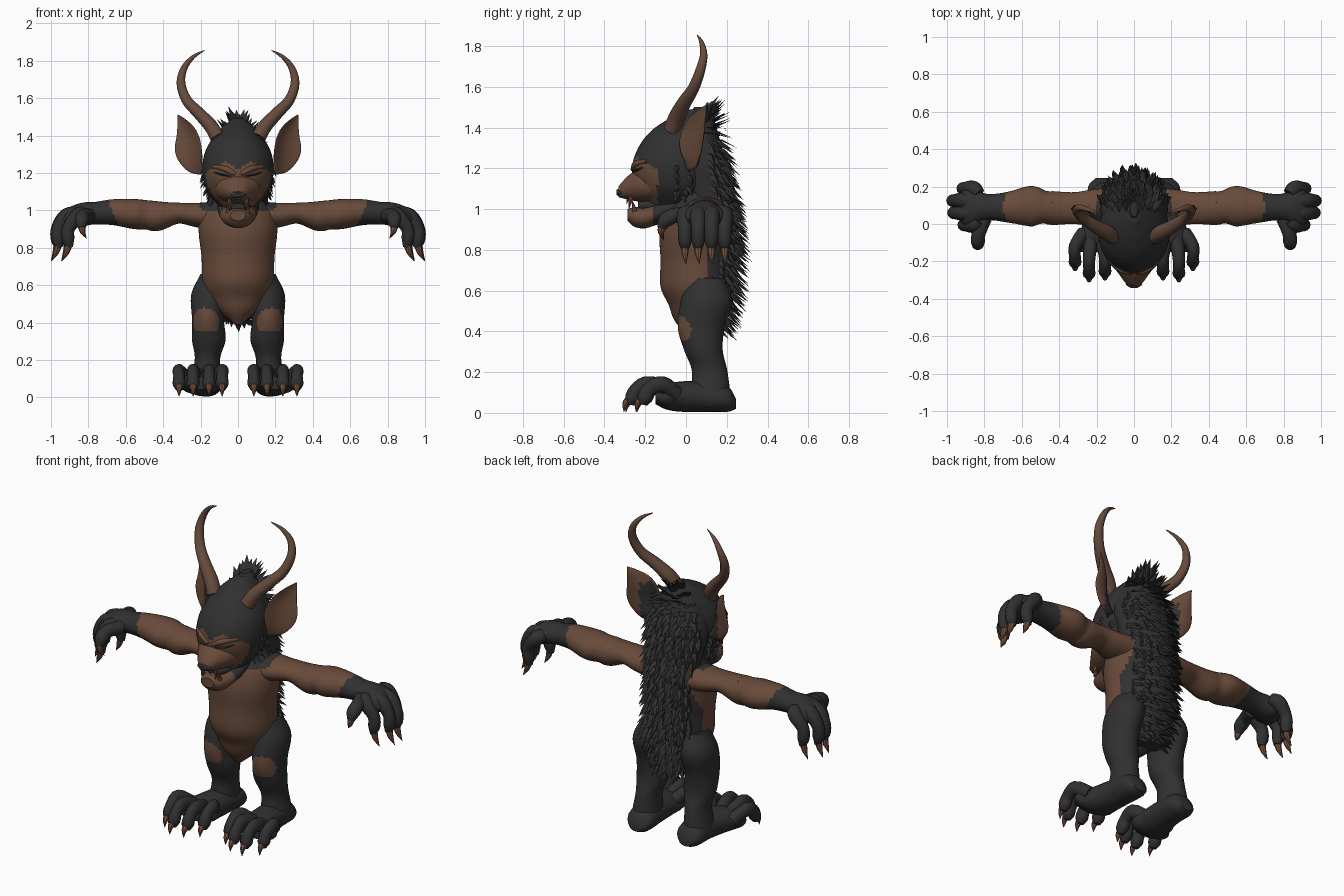
import bpy, bmesh, math, random
from mathutils import Vector

random.seed(4)
old = bpy.data.objects.get("Cube")
if old:
    bpy.data.objects.remove(old)

X, Y, Z = Vector((1, 0, 0)), Vector((0, 1, 0)), Vector((0, 0, 1))
FUR, SKIN, HORN, CLAW = range(4)


def material(name, colour):
    mat = bpy.data.materials.new(name)
    mat.use_nodes = True
    rgba = (*colour, 1)
    mat.diffuse_color = rgba
    shader = mat.node_tree.nodes["Principled BSDF"]
    shader.inputs["Base Color"].default_value = rgba
    shader.inputs["Roughness"].default_value = 0.8
    return mat


materials = [
    material("dark fur", (.03, .03, .03)),
    material("brown skin", (.14, .07, .043)),
    material("horn brown", (.13, .07, .045)),
    material("claw brown", (.19, .085, .048)),
]
smooth_parts = []


def finish(name, bm, rule, mirror=False, smooth=True):
    """Colour the faces by rule, then store the mesh as an object."""
    bmesh.ops.recalc_face_normals(bm, faces=bm.faces)
    for face in bm.faces:
        face.material_index = rule(face.calc_center_median(), face.normal) if callable(rule) else rule
    mesh = bpy.data.meshes.new(name)
    bm.to_mesh(mesh)
    bm.free()
    for mat in materials:
        mesh.materials.append(mat)
    obj = bpy.data.objects.new(name, mesh)
    bpy.context.scene.collection.objects.link(obj)
    if mirror:
        obj.modifiers.new("Mirror", 'MIRROR')
    if smooth:
        smooth_parts.append(obj)


def spline(points, steps):
    """Smooth curve through rows of x, y, z, radius, radius."""
    pts = [Vector(p) for p in points]
    pts = [pts[0] * 2 - pts[1]] + pts + [pts[-1] * 2 - pts[-2]]
    out = []
    for a, b, c, d in zip(pts, pts[1:], pts[2:], pts[3:]):
        for i in range(steps):
            t = i / steps
            out.append((b * 2 + (c - a) * t + (a * 2 - b * 5 + c * 4 - d) * t * t
                        + (b * 3 - a - c * 3 + d) * t ** 3) * .5)
    return out + [pts[-2]]


def add_tube(bm, points, side=X, axis=None, sides=20, steps=4, cup=0):
    """Loft ellipses along a curve; cup bends the section like a leaf."""
    rows = spline(points, steps)
    rings = []
    for i, row in enumerate(rows):
        ahead, behind = rows[min(i + 1, len(rows) - 1)], rows[max(i - 1, 0)]
        tangent = axis or (ahead - behind).to_3d().normalized()
        up = tangent.cross(side).normalized()
        across = up.cross(tangent)
        a, b = max(row[3], .001), max(row[4], .001)
        ring = []
        for k in range(sides):
            angle = math.tau * k / sides
            c, s = math.cos(angle), math.sin(angle)
            ring.append(bm.verts.new(row.to_3d() + across * a * c + up * (b * s + cup * a * c * c)))
        rings.append(ring)
    for low, high in zip(rings, rings[1:]):
        for k in range(sides):
            n = (k + 1) % sides
            bm.faces.new((low[k], low[n], high[n], high[k]))
    bm.faces.new(rings[0])
    bm.faces.new(rings[-1])


def tube(name, points, rule=FUR, mirror=False, **options):
    bm = bmesh.new()
    add_tube(bm, points, **options)
    finish(name, bm, rule, mirror)


def tubes(name, paths, rule=FUR, **options):
    """Several mirrored tubes kept as one part."""
    bm = bmesh.new()
    for path in paths:
        add_tube(bm, path, **options)
    finish(name, bm, rule, True)


# Torso: brown front and flanks, dark hips, spine and collar
def torso_rule(c, n):
    x = abs(c.x)
    dark_hip = c.z < .78 and (c.y > max(0, c.z - .56) or x > c.z - .37)
    dark_spine = c.y > .1 and x < .15 + .25 * max(0, .95 - c.z)
    return FUR if dark_hip or dark_spine or c.z > 1 else SKIN


torso = [(0, .02, .39, .02, .03), (0, .04, .46, .1, .1), (0, .065, .53, .16, .15),
         (0, .055, .62, .19, .18), (0, .05, .75, .195, .175), (0, .05, .88, .21, .18),
         (0, .07, .98, .205, .175), (0, .08, 1.04, .165, .15), (0, .06, 1.14, .11, .1)]
tube("torso", torso, torso_rule, axis=Z, sides=60, steps=8)
mane = [(0, .12, .42, .08, .06), (0, .13, .55, .15, .1), (0, .14, .75, .15, .11),
        (0, .13, .93, .15, .12), (0, .1, 1.1, .165, .125), (0, .07, 1.25, .18, .12),
        (0, .06, 1.4, .115, .09), (0, .08, 1.5, .02, .04)]
tube("mane", mane, axis=Z)


# Head with a brown mask and a widow's peak
def face_rule(c, n):
    x = abs(c.x)
    top = 1.215 + .7 * min(x, .07) - .6 * max(x - .07, 0)
    return SKIN if c.y < -.14 and c.z < top else FUR


head = [(0, -.06, 1.02, .1, .12), (0, -.05, 1.1, .165, .19), (0, -.05, 1.2, .19, .215),
        (0, -.035, 1.3, .18, .2), (0, -.01, 1.38, .14, .165), (0, .02, 1.44, .09, .11),
        (0, .05, 1.49, .03, .04)]
tube("head", head, face_rule, axis=Z, sides=60, steps=10)
tube("muzzle", [(0, -.14, 1.115, .135, .085), (0, -.22, 1.12, .112, .085), (0, -.275, 1.108, .075, .063),
                (0, -.31, 1.095, .05, .042), (0, -.332, 1.085, .03, .026)], SKIN, axis=-Y, sides=28)
tube("nose", [(0, -.3, 1.085, .04, .02), (0, -.325, 1.083, .042, .02), (0, -.342, 1.082, .018, .012)], axis=-Y)
tube("jaw", [(0, -.02, 1.03, .11, .06), (0, -.12, .99, .105, .058), (0, -.2, .96, .085, .054),
             (0, -.255, .962, .068, .048), (0, -.287, .972, .042, .028)],
     lambda c, n: SKIN if c.y < -.16 else FUR, axis=-Y, sides=28)
tube("mouth", [(0, -.08, 1.02, .085, .04), (0, -.18, 1.018, .06, .035), (0, -.235, 1.015, .035, .025)], axis=-Y)
tubes("fangs", [[(.045, -.27, 1.06, .014, .014), (.047, -.28, 1.0, .001, .001)],
                [(.055, -.25, .99, .013, .013), (.05, -.265, 1.045, .001, .001)],
                [(.02, -.285, 1.06, .008, .008), (.02, -.29, 1.025, .001, .001)]], CLAW, sides=8)
tubes("brows", [[(.015, -.262, 1.195, .01, .012), (.07, -.247, 1.222, .014, .016),
                 (.135, -.196, 1.235, .006, .008)]], SKIN, side=Y, sides=12)
tubes("eyes", [[(.035, -.262, 1.183, .004, .003), (.08, -.247, 1.19, .009, .006),
                (.125, -.213, 1.203, .004, .003)]], side=Y, sides=10)

# Ears and horns
tube("ears", [(.19, .025, 1.205, .02, .02), (.222, .035, 1.25, .065, .018), (.245, .047, 1.32, .09, .012),
              (.262, .065, 1.4, .075, .01), (.295, .087, 1.47, .034, .007), (.32, .1, 1.51, .003, .003)],
     lambda c, n: FUR if n.y > .2 and c.z < 1.42 and c.x < .26 else SKIN,
     True, side=Vector((.78, .62, 0)), cup=-.35, sides=24)
tube("horns", [(.11, -.07, 1.39, .04, .04), (.145, -.045, 1.45, .042, .038), (.21, -.01, 1.52, .035, .033),
               (.275, .035, 1.59, .029, .028), (.305, .07, 1.68, .024, .024), (.288, .087, 1.76, .018, .018),
               (.24, .075, 1.82, .011, .011), (.18, .055, 1.855, .002, .002)], HORN, True, side=Y, sides=14)


# Arms: brown to the forearm, dark hand and collar end
def arm_rule(c, n):
    collar = c.x < .145 or (c.x < .2 and c.z > 1 and c.y < .12)
    return FUR if collar or c.x > .665 + .45 * (c.z - .98) else SKIN


tube("arms", [(.1, .08, .97, .12, .08), (.22, .085, .975, .1, .065), (.32, .085, .985, .085, .056),
              (.43, .085, .97, .09, .08), (.48, .09, .975, .088, .078), (.55, .095, .98, .108, .08),
              (.66, .09, .99, .085, .07), (.76, .09, .985, .07, .06), (.82, .09, .98, .08, .062),
              (.88, .09, .965, .105, .055), (.925, .09, .94, .08, .035)],
     arm_rule, True, side=Y, sides=32, steps=8)
fingers, finger_claws = [], []
for y, out in ((-.005, -.05), (.06, .005), (.125, .01), (.19, -.045)):
    x = .96 + out
    fingers.append([(.83, .09 + (y - .09) * .7, .99, .035, .035), (x - .055, y, .97, .042, .042),
                    (x - .005, y, .905, .034, .034), (x - .002, y, .845, .033, .033), (x - .01, y, .8, .018, .018)])
    finger_claws.append([(x - .005, y, .825, .02, .02), (x + .005, y, .78, .016, .016),
                         (x + .03, y + .005, .73, .001, .001)])
fingers.append([(.8, .03, .97, .04, .04), (.83, -.05, .97, .037, .037), (.835, -.1, .945, .037, .037),
                (.835, -.122, .905, .02, .02)])
finger_claws.append([(.835, -.118, .915, .02, .02), (.83, -.122, .885, .015, .015), (.81, -.11, .85, .001, .001)])
tubes("fingers", fingers, side=Y, sides=12)
tubes("finger_claws", finger_claws, CLAW, side=Y, sides=8)

# Legs with round brown knee patches, feet, toes
knee = Vector((.175, -.02, .405))
tube("legs", [(.12, .1, .66, .08, .09), (.15, .1, .55, .1, .125), (.16, .075, .42, .086, .115),
              (.156, .085, .31, .09, .095), (.163, .115, .21, .068, .087), (.17, .12, .1, .078, .095),
              (.17, .12, .04, .07, .08)],
     lambda c, n: SKIN if (c - knee).length < .076 and c.z > .35 else FUR, True, axis=Z, sides=60, steps=12)
tube("feet", [(.165, .245, .045, .04, .025), (.165, .2, .07, .08, .065), (.17, .08, .08, .085, .075),
              (.185, -.03, .08, .1, .074), (.2, -.1, .078, .125, .06), (.2, -.15, .078, .09, .035)],
     mirror=True, axis=-Y)
toes, toe_claws = [], []
for x, tip in ((.085, -.2), (.155, -.255), (.24, -.265), (.315, -.205)):
    toes.append([(.08 + x * .6, -.05, .09, .04, .04), (x, tip + .085, .14, .034, .04),
                 (x, tip + .025, .115, .031, .036), (x, tip, .07, .034, .035), (x, tip - .008, .04, .018, .018)])
    toe_claws.append([(x, tip - .01, .068, .021, .021), (x, tip - .033, .045, .015, .015),
                      (x, tip - .04, .004, .001, .001)])
tubes("toes", toes, sides=12)
tubes("toe_claws", toe_claws, CLAW, sides=8)


# Fur tufts: broad pyramids in staggered rows, longest along the spine
def tufts(name, rings, bottom, top, start, stop, size):
    bm = bmesh.new()
    rows = spline(rings, 8)
    z = bottom
    while z < top:
        row = min(rows, key=lambda r: abs(r[2] - z))
        angle = start + random.uniform(0, .15)
        while angle < stop:
            for sign in (-1, 1):
                s, c = sign * math.sin(angle), math.cos(angle)
                normal = Vector((s / row[3], c / row[4], 0)).normalized()
                spot = Vector((row[3] * s, row[1] + row[4] * c, z + random.uniform(-.015, .015)))
                lift = min(.8, max(-.8, (z - 1.38) * 9)) + random.uniform(-.2, .2)
                aim = Vector((normal.x * .6, normal.y, lift)).normalized()
                across = normal.cross(Z) * size * .38
                spot -= normal * .012
                length = size * random.uniform(.9, 1.2) * (.75 + .5 * max(c, 0))
                base = [bm.verts.new(spot + v) for v in (across, -across, normal * size * .3)]
                point = bm.verts.new(spot + aim * length)
                for i in range(3):
                    bm.faces.new((base[i], base[(i + 1) % 3], point))
                bm.faces.new(base)
            angle += random.uniform(.22, .32)
        z += size * .5
    finish(name, bm, FUR, smooth=False)


tufts("back_fur", mane, .43, 1.49, 0, 1.3, .072)
tufts("hip_fur", torso, .5, .68, .6, 1.25, .055)
tufts("cheek_fur", head, 1.06, 1.24, 1.2, 1.6, .06)

# Smooth shading with sharp edges kept
bpy.ops.object.select_all(action='DESELECT')
for obj in smooth_parts:
    obj.select_set(True)
bpy.context.view_layer.objects.active = smooth_parts[0]
bpy.ops.object.shade_smooth_by_angle(angle=math.radians(40))
